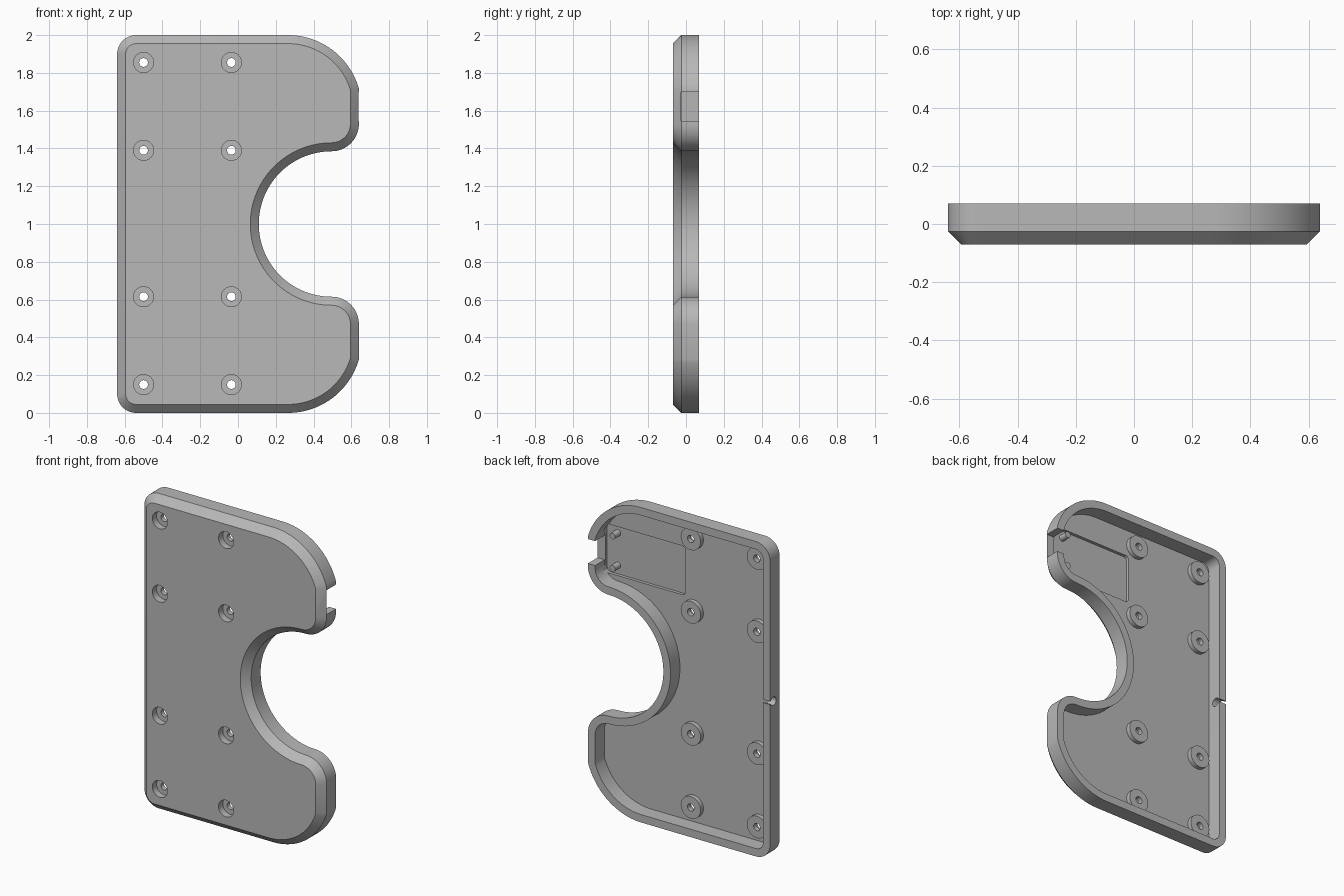
import bpy, bmesh, math
from mathutils import Matrix, Vector

old = bpy.data.objects.get("Cube")
if old:
    bpy.data.objects.remove(old, do_unlink=True)

FRONT, FLOOR, BACK = -0.07, -0.025, 0.07
HALF_W, WALL, CHAMFER = 0.64, 0.05, 0.045

grey = bpy.data.materials.new("plain_grey")
grey.use_nodes = True
colour = (0.48, 0.48, 0.48, 1)
grey.diffuse_color = colour
grey.node_tree.nodes["Principled BSDF"].inputs["Base Color"].default_value = colour


def make_object(name, bm):
    bmesh.ops.recalc_face_normals(bm, faces=bm.faces[:])
    mesh = bpy.data.meshes.new(name)
    bm.to_mesh(mesh)
    bm.free()
    mesh.materials.append(grey)
    obj = bpy.data.objects.new(name, mesh)
    bpy.context.collection.objects.link(obj)
    return obj


def arc(cx, cz, r, start, end, n):
    angles = [math.radians(start + (end - start) * i / n) for i in range(n + 1)]
    return [(cx + r * math.cos(a), cz + r * math.sin(a)) for a in angles]


def outline(d):
    """Plate outline inset by d: upper half, then its mirror about z = 1."""
    r = 0.39 - d
    stop = math.degrees(math.acos((HALF_W - d - 0.265) / r))
    half = arc(-0.54, 1.9, 0.1 - d, 180, 90, 10)
    half += arc(0.265, 1.61, r, 90, stop, 24)
    half += arc(0.495, 1.53, 0.145 - d, 0, -90, 16)
    half += arc(0.495, 1.0, 0.385 + d, 90, 180, 32)[1:]
    lower = [(x, 2 - z) for x, z in reversed(half[:-1])]
    return half + lower


def cylinder(name, x, z, r, y0, y1, along_x=False):
    bm = bmesh.new()
    bmesh.ops.create_cone(bm, cap_ends=True, segments=32, radius1=r, radius2=r, depth=y1 - y0)
    if along_x:
        m = Matrix.Translation(((y0 + y1) / 2, x, z)) @ Matrix.Rotation(math.pi / 2, 4, "Y")
    else:
        m = Matrix.Translation((x, (y0 + y1) / 2, z)) @ Matrix.Rotation(math.pi / 2, 4, "X")
    bm.transform(m)
    return make_object(name, bm)


def box(name, lo, hi, corner=0):
    lo, hi = Vector(lo), Vector(hi)
    bm = bmesh.new()
    bmesh.ops.create_cube(bm, size=1)
    bm.transform(Matrix.Translation((lo + hi) / 2) @ Matrix.Diagonal((*(hi - lo), 1)))
    if corner:
        edges = [e for e in bm.edges if abs(e.verts[0].co.y - e.verts[1].co.y) > 1e-4]
        bmesh.ops.bevel(bm, geom=edges, offset=corner, segments=5, profile=0.5, affect="EDGES")
    return make_object(name, bm)


# Shell: front face, chamfer, outer wall, rim, inner wall and floor
bm = bmesh.new()
loops = []
for inset, y in ((CHAMFER, FRONT), (0, FLOOR), (0, BACK), (WALL, BACK), (WALL, FLOOR)):
    loops.append([bm.verts.new((x, y, z)) for x, z in outline(inset)])
for a, b in zip(loops, loops[1:]):
    for i in range(len(a)):
        j = (i + 1) % len(a)
        bm.faces.new((a[i], a[j], b[j], b[i]))
bm.faces.new(loops[0])
bm.faces.new(loops[-1])
shell = make_object("case_shell", bm)


def combine(tool, operation):
    mod = shell.modifiers.new(tool.name, "BOOLEAN")
    mod.object, mod.operation, mod.solver = tool, operation, "EXACT"
    bpy.ops.object.select_all(action="DESELECT")
    bpy.context.view_layer.objects.active = shell
    shell.select_set(True)
    bpy.ops.object.modifier_apply(modifier=mod.name)
    bpy.data.objects.remove(tool, do_unlink=True)


# Screw bosses with counterbored through holes
for x in (-0.5, -0.035):
    for z in (0.15, 0.615, 1.39, 1.855):
        combine(cylinder("boss", x, z, 0.07, FLOOR - 0.01, 0.003), "UNION")
        combine(cylinder("counterbore", x, z, 0.053, FRONT - 0.05, -0.027), "DIFFERENCE")
        combine(cylinder("screw_hole", x, z, 0.023, -0.2, 0.2), "DIFFERENCE")

# Circuit board pocket and its connector opening in the wall
combine(box("pocket", (0.02, -0.045, 1.47), (0.585, -0.004, 1.78), 0.025), "DIFFERENCE")
combine(box("connector_slot", (0.56, FLOOR - 0.001, 1.545), (0.8, 0.2, 1.7)), "DIFFERENCE")

# Cable hole with a narrow slit to the rim
combine(cylinder("cable_hole", 0.036, 1.0, 0.027, -0.75, -0.56, True), "DIFFERENCE")
combine(box("cable_slit", (-0.75, 0.036, 0.99), (-0.56, 0.2, 1.01)), "DIFFERENCE")

# Board locating posts
parts = [shell]
for name, z in (("upper_post", 1.73), ("lower_post", 1.525)):
    parts.append(cylinder(name, 0.51, z, 0.02, -0.05, 0.01))

for obj in parts:
    bpy.ops.object.select_all(action="DESELECT")
    obj.select_set(True)
    bpy.context.view_layer.objects.active = obj
    bpy.ops.object.shade_smooth_by_angle(angle=math.radians(25))
